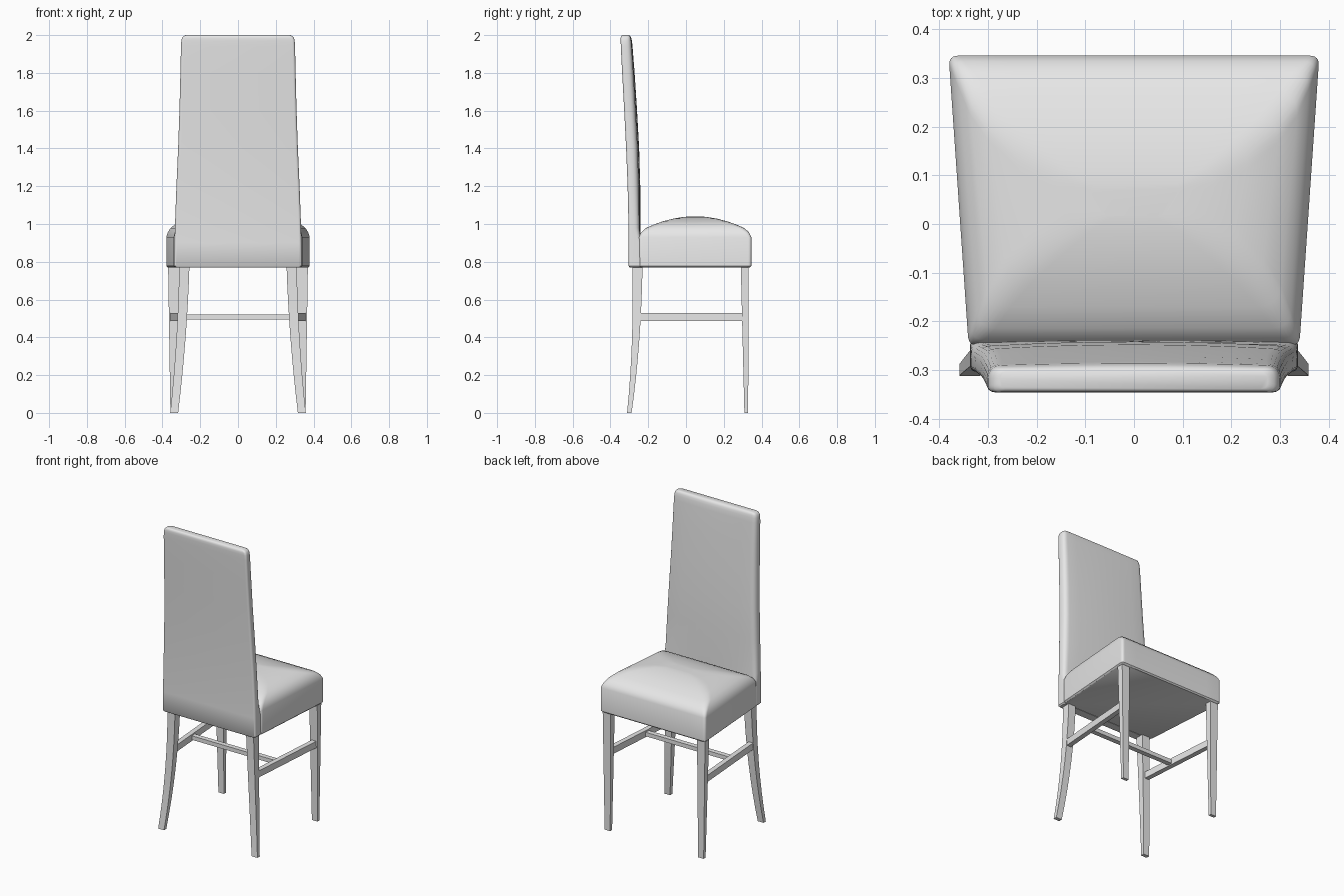
import bpy, bmesh, math
from mathutils import Vector

cube = bpy.data.objects.get("Cube")
if cube:
    bpy.data.objects.remove(cube, do_unlink=True)

grey = bpy.data.materials.new("plain_grey")
grey.use_nodes = True
GREY = (0.8, 0.8, 0.8, 1)
grey.diffuse_color = GREY
grey.node_tree.nodes["Principled BSDF"].inputs["Base Color"].default_value = GREY


def loft(name, rings, angle=40):
    """Skin a stack of equal-length rings and cap both ends."""
    bm = bmesh.new()
    rows = [[bm.verts.new(p) for p in ring] for ring in rings]
    count = len(rows[0])
    for low, high in zip(rows, rows[1:]):
        for i in range(count):
            j = (i + 1) % count
            bm.faces.new((low[i], low[j], high[j], high[i]))
    bm.faces.new(rows[0][::-1])
    bm.faces.new(rows[-1])
    bmesh.ops.recalc_face_normals(bm, faces=bm.faces)
    mesh = bpy.data.meshes.new(name)
    bm.to_mesh(mesh)
    bm.free()
    mesh.materials.append(grey)
    obj = bpy.data.objects.new(name, mesh)
    bpy.context.collection.objects.link(obj)
    bpy.ops.object.select_all(action='DESELECT')
    obj.select_set(True)
    bpy.context.view_layer.objects.active = obj
    bpy.ops.object.shade_smooth_by_angle(angle=math.radians(angle))
    return obj


def cushion_ring(z, w0, w1, y0, y1, r0, r1, crown=0.0):
    """Rounded trapezoid outline; the y1 edge can bow outward."""
    corners = [Vector(c) for c in ((-w0, y0), (w0, y0), (w1, y1), (-w1, y1))]
    points = []
    for k, corner in enumerate(corners):
        r = r0 if k < 2 else r1
        a = corner + (corners[k - 1] - corner).normalized() * r
        b = corner + (corners[(k + 1) % 4] - corner).normalized() * r
        for s in range(7):
            t = s / 6
            p = a * (1 - t) ** 2 + corner * 2 * t * (1 - t) + b * t * t
            points.append(p)
        if k == 2:
            span = w1 - r1
            points += [Vector((span * (1 - i / 4), y1)) for i in range(1, 8)]
    out = []
    for i, p in enumerate(points):
        bow = crown * (p.x / w1) ** 2 if i >= 14 else 0
        out.append((p.x, p.y - bow, z))
    return out


def box_ring(cx, cy, z, hx, hy):
    return [(cx + sx * hx, cy + sy * hy, z)
            for sx, sy in ((-1, -1), (1, -1), (1, 1), (-1, 1))]


# Seat cushion: height, side inset, end inset, corner radius
seat_profile = [
    (0.77, 0.008, 0.008, 0.02), (0.778, 0, 0, 0.02), (0.93, 0, 0, 0.02),
    (0.955, 0.007, 0.012, 0.025), (0.978, 0.02, 0.036, 0.035),
    (0.997, 0.042, 0.08, 0.045), (1.015, 0.08, 0.13, 0.05),
    (1.029, 0.14, 0.185, 0.05), (1.037, 0.21, 0.235, 0.04),
    (1.04, 0.28, 0.265, 0.015)]
loft("seat_cushion", [
    cushion_ring(z, 0.34 - ix, 0.381 - ix, -0.25 + iy, 0.346 - iy, r, r)
    for z, ix, iy, r in seat_profile])

# Tall backrest: height, half width, rear y, inner y, inner radius, crown
back_profile = [
    (0.77, 0.33, -0.298, -0.245, 0.01, 0), (0.778, 0.337, -0.304, -0.24, 0.01, 0),
    (0.9, 0.336, -0.304, -0.24, 0.012, 0), (0.98, 0.334, -0.304, -0.24, 0.03, 0.008),
    (1.2, 0.326, -0.309, -0.242, 0.035, 0.01), (1.4, 0.317, -0.317, -0.248, 0.035, 0.01),
    (1.6, 0.31, -0.327, -0.259, 0.035, 0.01), (1.8, 0.305, -0.338, -0.272, 0.033, 0.008),
    (1.94, 0.302, -0.345, -0.283, 0.03, 0.006), (1.97, 0.3, -0.346, -0.286, 0.03, 0.005),
    (1.985, 0.296, -0.346, -0.29, 0.025, 0.004), (1.995, 0.288, -0.344, -0.295, 0.02, 0.002),
    (2.0, 0.275, -0.339, -0.303, 0.015, 0)]
loft("backrest", [
    cushion_ring(z, w, w, y0, y1, 0.015, r, c)
    for z, w, y0, y1, r, c in back_profile])

# Legs and side rails, mirrored left and right
for side, label in ((1, "left"), (-1, "right")):
    # Splayed curved legs under the backrest
    rings = []
    for i in range(9):
        t = i / 8
        bend = 0.35 * t + 0.65 * t * t
        rings.append(box_ring(side * (0.284 + 0.054 * bend), -0.257 - 0.043 * t ** 2.2,
                              0.78 * (1 - t), 0.027 - 0.006 * t, 0.027 - 0.015 * t))
    loft(label + "_curved_leg", rings, 30)

    # Straight tapered legs under the open edge of the seat
    loft(label + "_straight_leg", [
        box_ring(side * 0.338, 0.319, 0, 0.02, 0.01),
        box_ring(side * 0.341, 0.311, 0.78, 0.029, 0.021)], 30)

    # Side rail joining the two legs
    rail = []
    for x, y in ((0.301, -0.255), (0.343, 0.31)):
        rail.append([(side * x + dx, y, z) for dx, z in
                     ((-0.016, 0.487), (0.016, 0.487), (0.016, 0.53), (-0.016, 0.53))])
    loft(label + "_side_rail", rail, 30)

# Cross rail between the side rails
loft("cross_rail", [
    [(x, -0.03 + dy, z) for dy, z in
     ((-0.016, 0.494), (0.016, 0.494), (0.016, 0.52), (-0.016, 0.52))]
    for x in (-0.315, 0.315)], 30)
